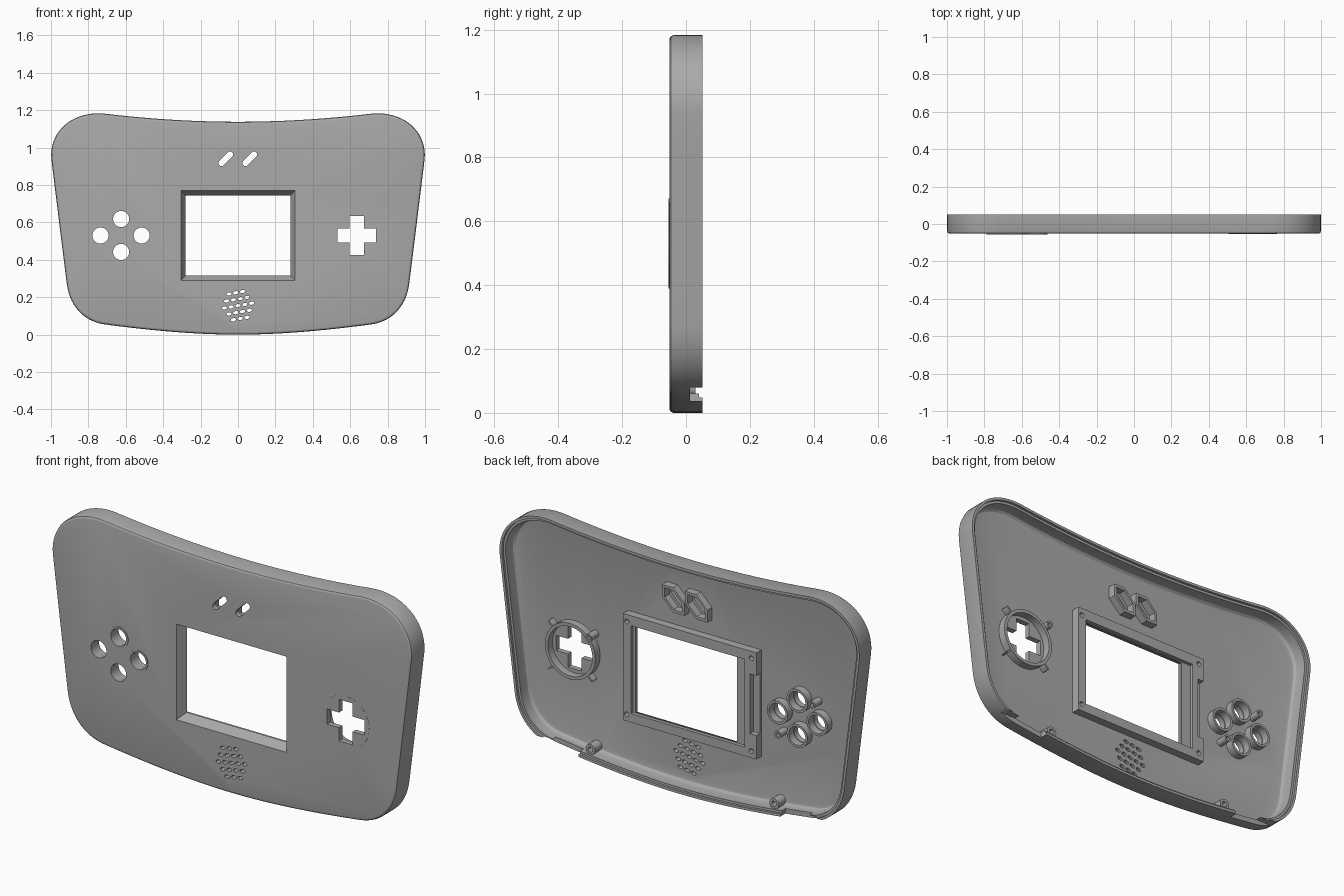
import bpy, bmesh
from math import sin, cos, pi, radians, hypot
from mathutils import Vector
from mathutils.geometry import interpolate_bezier

if "Cube" in bpy.data.objects:
    bpy.data.objects.remove(bpy.data.objects["Cube"])

grey = bpy.data.materials.new("shell grey")
grey.use_nodes = True
grey.diffuse_color = (0.4, 0.4, 0.4, 1)
grey.node_tree.nodes["Principled BSDF"].inputs["Base Color"].default_value = (0.4, 0.4, 0.4, 1)

FRONT, FLOOR, BACK = -0.052, -0.026, 0.052


# Profile helpers: every profile is a list of (x, z) points
def oval(x, z, rx, rz=None, n=32, turn=0):
    rz = rz or rx
    pts = []
    for i in range(n):
        a = 2 * pi * i / n
        u, v = rx * cos(a), rz * sin(a)
        pts.append((x + u * cos(turn) - v * sin(turn), z + u * sin(turn) + v * cos(turn)))
    return pts


def rect(x0, x1, z0, z1):
    return [(x0, z0), (x1, z0), (x1, z1), (x0, z1)]


def stadium(x, z, half, r, turn, n=12):
    pts = []
    for side in (0, 1):
        for i in range(n + 1):
            a = turn - pi / 2 + pi * (i / n + side)
            s = 1 - 2 * side
            pts.append((x + s * half * cos(turn) + r * cos(a), z + s * half * sin(turn) + r * sin(a)))
    return pts


def inset(pts, d):
    out = []
    for i, (x, z) in enumerate(pts):
        a, b = pts[i - 1], pts[(i + 1) % len(pts)]
        tx, tz = b[0] - a[0], b[1] - a[1]
        length = hypot(tx, tz)
        out.append((x - d * tz / length, z + d * tx / length))
    return out


# Solid helpers: stack profiles along y, closed by caps or by joining last to first
def stack(bm, loops, ring=False):
    rows = [[bm.verts.new((x, y, z)) for x, z in pts] for pts, y in loops]
    pairs = list(zip(rows, rows[1:]))
    if ring:
        pairs.append((rows[-1], rows[0]))
    else:
        bm.faces.new(rows[0])
        bm.faces.new(rows[-1])
    for a, b in pairs:
        for i in range(len(a)):
            j = (i + 1) % len(a)
            bm.faces.new((a[i], a[j], b[j], b[i]))


def prism(bm, pts, y0, y1):
    stack(bm, [(pts, y0), (pts, y1)])


def tube(bm, outer, inner, y0, y1):
    stack(bm, [(outer, y0), (outer, y1), (inner, y1), (inner, y0)], ring=True)


def make(name, bm):
    bmesh.ops.recalc_face_normals(bm, faces=bm.faces[:])
    mesh = bpy.data.meshes.new(name)
    bm.to_mesh(mesh)
    bm.free()
    mesh.materials.append(grey)
    obj = bpy.data.objects.new(name, mesh)
    bpy.context.collection.objects.link(obj)
    return obj


def activate(obj):
    bpy.ops.object.select_all(action='DESELECT')
    obj.select_set(True)
    bpy.context.view_layer.objects.active = obj


def cut(obj, cutter):
    cutter.hide_render = True
    mod = obj.modifiers.new("cut", 'BOOLEAN')
    mod.operation, mod.solver, mod.object = 'DIFFERENCE', 'EXACT', cutter
    activate(obj)
    bpy.ops.object.modifier_apply(modifier=mod.name)


# Outline: right half from curves, mirrored to the left
half = []
for a, b, c, d, n in [
        ((0, 1.138), (.25, 1.138), (.5, 1.156), (.70, 1.18), 16),
        ((.70, 1.18), (.88, 1.203), (1.01, 1.09), (.998, .94), 20),
        ((.998, .94), (.97, .71), (.943, .49), (.915, .27), 6),
        ((.915, .27), (.90, .15), (.82, .065), (.70, .053), 16),
        ((.70, .053), (.5, .027), (.25, 0), (0, 0), 16)]:
    curve = interpolate_bezier(*[Vector((p[0], p[1], 0)) for p in (a, b, c, d)], n)
    half += [(p.x, p.y) for p in curve[:-1]]
half.append((0, 0))
outline = half[::-1] + [(-x, z) for x, z in half[1:-1]]

# Shell body with a rounded front rim
bm = bmesh.new()
stack(bm, [(inset(outline, d), y) for d, y in
           [(.014, FRONT), (.008, -.0505), (.003, -.047), (0, -.039), (0, BACK)]])
body = make("shell", bm)

# Hollow back with filleted floor, then the stepped lip
bm = bmesh.new()
stack(bm, [(inset(outline, d), y) for d, y in
           [(.05, FLOOR), (.037, -.023), (.028, -.014), (.025, 0), (.025, .1)]])
cavity = make("cavity_cutter", bm)
bm = bmesh.new()
prism(bm, inset(outline, .013), .04, .1)
lip = make("lip_cutter", bm)

# Openings
PAD = (.635, .53)
BUTTONS = [(-.735, .53), (-.625, .618), (-.515, .53), (-.625, .442)]
SLOTS = [(-.065, .94), (.063, .94)]
bm = bmesh.new()
for x, z in BUTTONS:
    prism(bm, oval(x, z, .043), -.1, .1)
for x, z in SLOTS:
    prism(bm, stadium(x, z, .033, .016, pi / 4), -.1, .1)
w, l = .038, .104
quarter = [(w, -l), (w, -w), (l, -w)]
cross = []
for k in range(4):
    c, s = round(cos(k * pi / 2)), round(sin(k * pi / 2))
    cross += [(PAD[0] + x * c - z * s, PAD[1] + x * s + z * c) for x, z in quarter]
prism(bm, cross, -.1, .1)
# Speaker grille: hexagonal grid of small ovals
tilt = radians(10)
for row in range(-2, 3):
    count = 5 - abs(row)
    for i in range(count):
        u, v = (i - (count - 1) / 2) * .037, row * .035
        prism(bm, oval(u * cos(tilt) - v * sin(tilt), .155 + u * sin(tilt) + v * cos(tilt),
                       .014, .0085, 14, tilt), -.1, .1)
# Cut-outs in the bottom rim
for s in (-1, 1):
    x0, x1 = sorted((s * .56, s * .86))
    prism(bm, rect(x0, x1, -.1, .08), .012, .1)
holes = make("opening_cutter", bm)

# Sloped screen window
bm = bmesh.new()
stack(bm, [(rect(-.31, .31, .285, .775), FRONT - .01), (rect(-.282, .282, .315, .745), -.003),
           (rect(-.282, .282, .315, .745), .1)])
window = make("window_cutter", bm)
for cutter in (cavity, lip, holes, window):
    cut(body, cutter)

# Screen frame behind the window: ledge, side notches and screw holes
bm = bmesh.new()
prism(bm, rect(-.40, .34, .265, .80), FLOOR - .004, .014)
frame = make("screen_frame", bm)
bm = bmesh.new()
prism(bm, rect(-.335, .295, .31, .75), -.003, .1)
prism(bm, rect(-.5, -.365, .385, .685), -.015, .1)
for x in (-.372, .319):
    for z in (.30, .765):
        prism(bm, oval(x, z, .012, n=16), -.01, .1)
recess = make("recess_cutter", bm)
cut(frame, window)
cut(frame, recess)

# Slightly raised surrounds on the front
bm = bmesh.new()
turn = radians(38.7)
for a, b in ((0, 1), (3, 2)):
    (x0, z0), (x1, z1) = BUTTONS[a], BUTTONS[b]
    prism(bm, stadium((x0 + x1) / 2, (z0 + z1) / 2, hypot(x1 - x0, z1 - z0) / 2, .053, turn),
          FRONT - .003, FRONT + .006)
surround = make("button_surrounds", bm)
bm = bmesh.new()
prism(bm, oval(*PAD, .13, n=64), FRONT - .0008, FRONT + .006)
disc = make("pad_surround", bm)
for part in (surround, disc):
    cut(part, holes)

# Guide collars on the inside
bm = bmesh.new()
for x, z in BUTTONS:
    tube(bm, oval(x, z, .058), oval(x, z, .046), FLOOR - .004, .012)
button_collars = make("button_collars", bm)
bm = bmesh.new()
tube(bm, oval(*PAD, .14, n=48), oval(*PAD, .124, n=48), FLOOR - .004, .012)
for k in range(4):
    a = pi / 4 + k * pi / 2
    x, z = PAD[0] + .152 * cos(a), PAD[1] + .152 * sin(a)
    prism(bm, stadium(x, z, .016, .004, a, 4), FLOOR - .004, .012)
pad_collar = make("pad_collar", bm)
bm = bmesh.new()
for x, z in SLOTS:
    tube(bm, oval(x, z, .088, .05, 6, pi / 4), oval(x, z, .07, .036, 6, pi / 4), FLOOR - .004, .012)
slot_collars = make("slot_collars", bm)

# Screw posts
bm = bmesh.new()
for x, z, r, top in [(-.72, .63, .018, .03), (-.53, .43, .018, .03), (.52, .635, .018, .03),
                     (.51, .078, .026, .03), (-.51, .078, .026, .03)]:
    tube(bm, oval(x, z, r, n=20), oval(x, z, r * .5, n=20), FLOOR - .004, top)
posts = make("screw_posts", bm)

for cutter in (cavity, lip, holes, window, recess):
    bpy.data.objects.remove(cutter)
for part in (body, frame, surround, disc, button_collars, pad_collar, slot_collars, posts):
    activate(part)
    bpy.ops.object.shade_smooth_by_angle(angle=radians(32))
